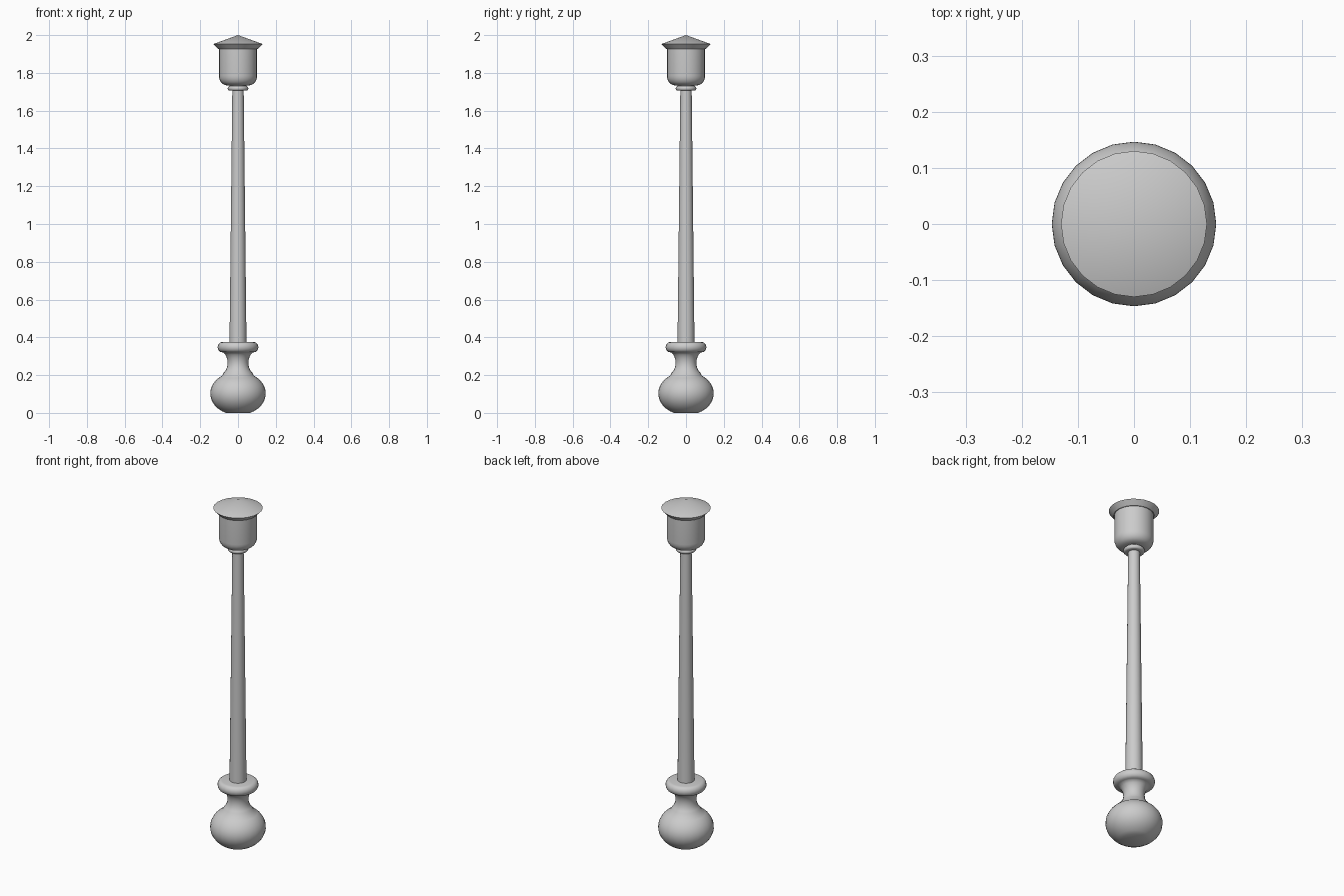
import bpy
import math

if "Cube" in bpy.data.objects:
    bpy.data.objects.remove(bpy.data.objects["Cube"], do_unlink=True)

SIDES = 24

grey = bpy.data.materials.new("grey metal")
grey.use_nodes = True
colour = (0.6, 0.6, 0.6, 1)
grey.diffuse_color = colour
grey.node_tree.nodes["Principled BSDF"].inputs["Base Color"].default_value = colour


def arc(cr, cz, rr, rz, start, end, steps):
    """Profile points along an elliptical arc, angles in degrees."""
    angles = [math.radians(start + (end - start) * i / steps) for i in range(steps + 1)]
    return [(cr + rr * math.cos(a), cz + rz * math.sin(a)) for a in angles]


def lathe(name, profile, sharp=35):
    """Turn a bottom-to-top (radius, height) profile into a capped solid."""
    verts, rings, faces = [], [], []
    for r, z in profile:
        count = 1 if r == 0 else SIDES
        rings.append([len(verts) + i for i in range(count)])
        for i in range(count):
            a = math.tau * i / SIDES
            verts.append((r * math.cos(a), r * math.sin(a), z))
    for low, high in zip(rings, rings[1:]):
        for i in range(SIDES):
            j = (i + 1) % SIDES
            if len(high) == 1:
                faces.append((low[i], low[j], high[0]))
            else:
                faces.append((low[i], low[j], high[j], high[i]))
    faces.append(rings[0][::-1])
    if len(rings[-1]) > 1:
        faces.append(rings[-1])
    mesh = bpy.data.meshes.new(name)
    mesh.from_pydata(verts, [], faces)
    mesh.materials.append(grey)
    obj = bpy.data.objects.new(name, mesh)
    bpy.context.collection.objects.link(obj)
    bpy.ops.object.select_all(action="DESELECT")
    obj.select_set(True)
    bpy.context.view_layer.objects.active = obj
    bpy.ops.object.shade_smooth_by_angle(angle=math.radians(sharp))
    return obj


# Rounded foot, pinched neck and flange
foot = arc(0, 0.103, 0.147, 0.115, -63, 55, 12)
neck = arc(0.105, 0.265, 0.05, 0.065, 235, 125, 8)
flange = arc(0.085, 0.348, 0.023, 0.027, -90, 90, 8)
lathe("base", foot + neck + flange, 50)

# Tapered pole
lathe("pole", [(0.045, 0.36), (0.03, 1.72)])

# Small rounded collar under the lamp
lathe("collar", arc(0.045, 1.718, 0.01, 0.012, -90, 90, 6) + [(0.045, 1.745)], 50)

# Lamp body with a rounded bottom
lathe("lamp_body", [(0.056, 1.733)] + arc(0.06, 1.785, 0.041, 0.05, -80, 0, 6) + [(0.101, 1.935)])

# Conical cap with a bevelled underside
lathe("cap", [(0.105, 1.927), (0.13, 1.953), (0, 2.0)])
